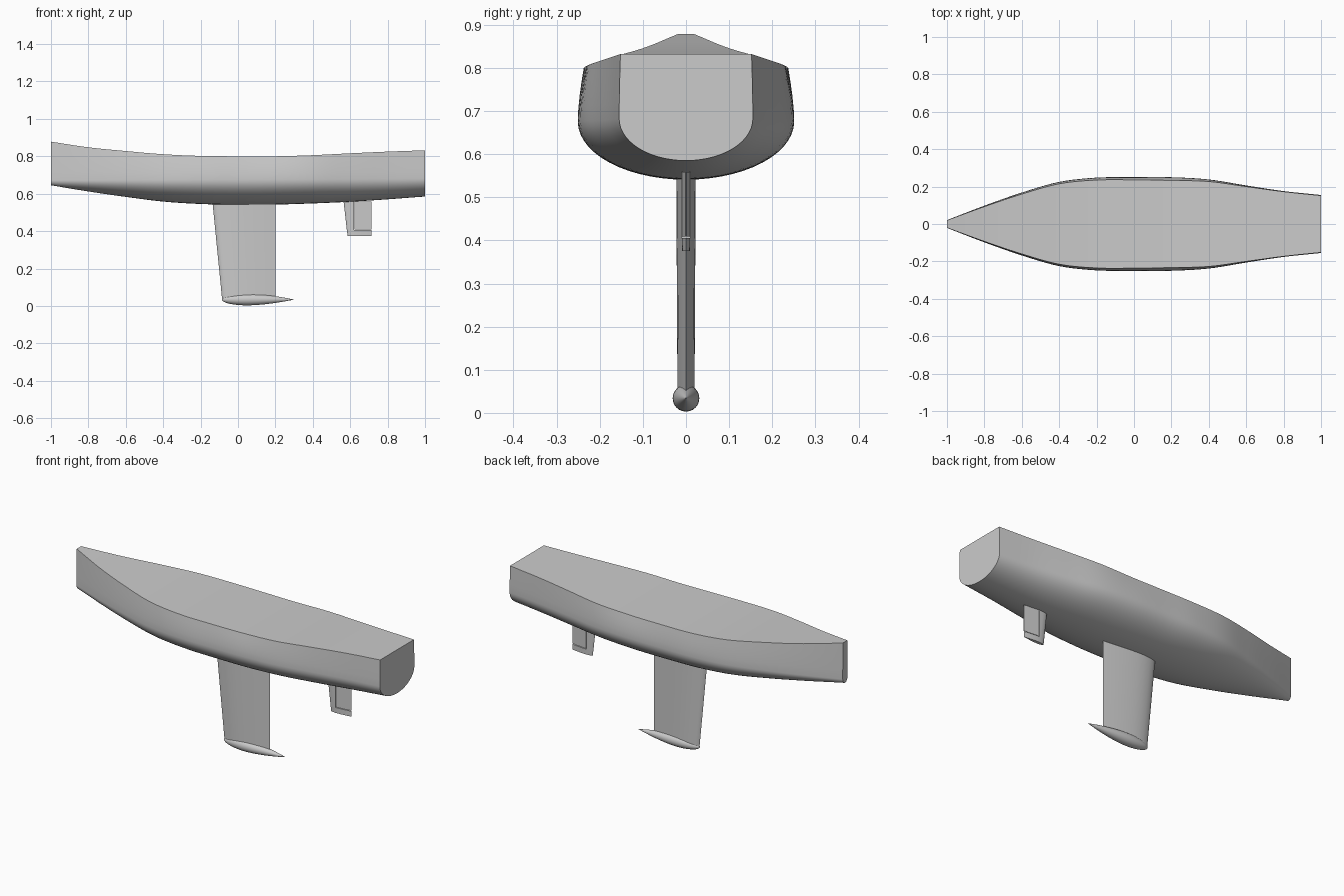
import bpy, bmesh, math

if "Cube" in bpy.data.objects:
    bpy.data.objects.remove(bpy.data.objects["Cube"])

grey = bpy.data.materials.new("plain grey")
grey.diffuse_color = (0.6, 0.6, 0.6, 1)
grey.use_nodes = True
grey.node_tree.nodes["Principled BSDF"].inputs["Base Color"].default_value = grey.diffuse_color


def loft(name, rings, angle=35):
    """Skin a list of closed rings and cap both ends."""
    bm = bmesh.new()
    rows = [[bm.verts.new(p) for p in ring] for ring in rings]
    n = len(rows[0])
    for a, b in zip(rows, rows[1:]):
        for i in range(n):
            j = (i + 1) % n
            bm.faces.new((a[i], a[j], b[j], b[i]))
    bm.faces.new(rows[0])
    bm.faces.new(rows[-1])
    bmesh.ops.remove_doubles(bm, verts=bm.verts, dist=1e-5)
    bmesh.ops.recalc_face_normals(bm, faces=bm.faces)
    mesh = bpy.data.meshes.new(name)
    bm.to_mesh(mesh)
    bm.free()
    mesh.materials.append(grey)
    obj = bpy.data.objects.new(name, mesh)
    bpy.context.collection.objects.link(obj)
    bpy.ops.object.select_all(action='DESELECT')
    obj.select_set(True)
    bpy.context.view_layer.objects.active = obj
    bpy.ops.object.shade_smooth_by_angle(angle=math.radians(angle))
    return obj


def spline(values, t):
    """Smooth curve through evenly spaced values, t from 0 to 1."""
    last = len(values) - 1
    i = min(int(t * last), last - 1)
    f = t * last - i
    p1, p2 = values[i], values[i + 1]
    p0 = values[i - 1] if i else 2 * p1 - p2
    p3 = values[i + 2] if i + 2 <= last else 2 * p2 - p1
    return p1 + 0.5 * f * (p2 - p0 + f * (2 * p0 - 5 * p1 + 4 * p2 - p3
                                          + f * (3 * (p1 - p2) + p3 - p0)))


# Hull lines, one value every 0.2 from bow to stern
deck_half = [.02, .093, .160, .215, .235, .236, .233, .227, .200, .173, .152]
beam_half = [.021, .098, .168, .225, .248, .250, .250, .238, .206, .176, .155]
deck_z = [.878, .848, .828, .811, .802, .800, .800, .806, .816, .825, .832]
beam_z = [.672, .672, .673, .674, .675, .675, .676, .677, .678, .680, .682]
keel_z = [.645, .612, .583, .558, .545, .541, .542, .548, .557, .570, .585]


def hull_section(t):
    x = -1 + 2 * t
    dh, bh, dz, bz, kz = (spline(v, t) for v in
                          (deck_half, beam_half, deck_z, beam_z, keel_z))
    half = []
    for k in range(4):                       # topsides
        f = k / 4
        half.append((dh + (bh - dh) * math.sin(f * math.pi / 2), dz + (bz - dz) * f))
    for k in range(15):                      # rounded bottom
        a = k / 14 * math.pi / 2
        half.append((bh * math.cos(a), bz - (bz - kz) * math.sin(a)))
    left = [(x, -y, z) for y, z in half[:-1]]
    right = [(x, y, z) for y, z in reversed(half[:-1])]
    return left + [(x, 0, half[-1][1])] + right


loft("hull", [hull_section(i / 60) for i in range(61)])


def foil_ring(x0, x1, half, z, nose=0.3, blunt=True, n=12):
    """Wing section: rounded leading edge, straight taper to the trailing edge."""
    upper = []
    for i in range(n + 1):
        f = (1 - math.cos(i / n * math.pi)) / 2
        if f < nose:
            w = math.sqrt(max(0, 1 - (1 - f / nose) ** 2)) if blunt else 1
        else:
            w = 1 - ((f - nose) / (1 - nose)) ** 1.6
        upper.append((x0 + (x1 - x0) * f, half * w, z))
    return upper + [(x, -y, zz) for x, y, zz in reversed(upper[1:-1])]


# Keel fin and ballast bulb
loft("keel_fin", [foil_ring(-.137, .2, .023, .56), foil_ring(-.085, .2, .020, .035)])

bulb = []
for i in range(29):
    f = (i / 28) ** 1.7
    w = math.sqrt(1 - (1 - f / .35) ** 2) if f < .35 else 1 - ((f - .35) / .65) ** 1.7
    r = max(.031 * w, .0002)
    x, zc = -.086 + .386 * f, .034
    bulb.append([(x, r * math.cos(a), zc + r * math.sin(a))
                 for a in (k * math.tau / 24 for k in range(24))])
loft("ballast_bulb", bulb)


# Rudder: fixed skeg with a foot, and a hinged blade behind it
def slab_ring(x0, x1, h0, h1, z):
    return [(x0, -h0, z), (x0, h0, z), (x1, h1, z), (x1, -h1, z)]


def skeg_ring(x0, z):
    pts = [(x0, 0), (x0 + .004, .005), (x0 + .015, .0085), (x0 + .03, .010), (.62, .010)]
    return [(x, y, z) for x, y in pts] + [(x, -y, z) for x, y in reversed(pts[1:])]


loft("rudder_skeg", [skeg_ring(.563, .572), skeg_ring(.582, .404)])
loft("rudder_foot", [foil_ring(.582, .713, .010, .406), foil_ring(.586, .713, .009, .375)])
loft("rudder_blade", [slab_ring(.623, .713, .009, .001, .558),
                      slab_ring(.623, .713, .009, .001, .409)])
